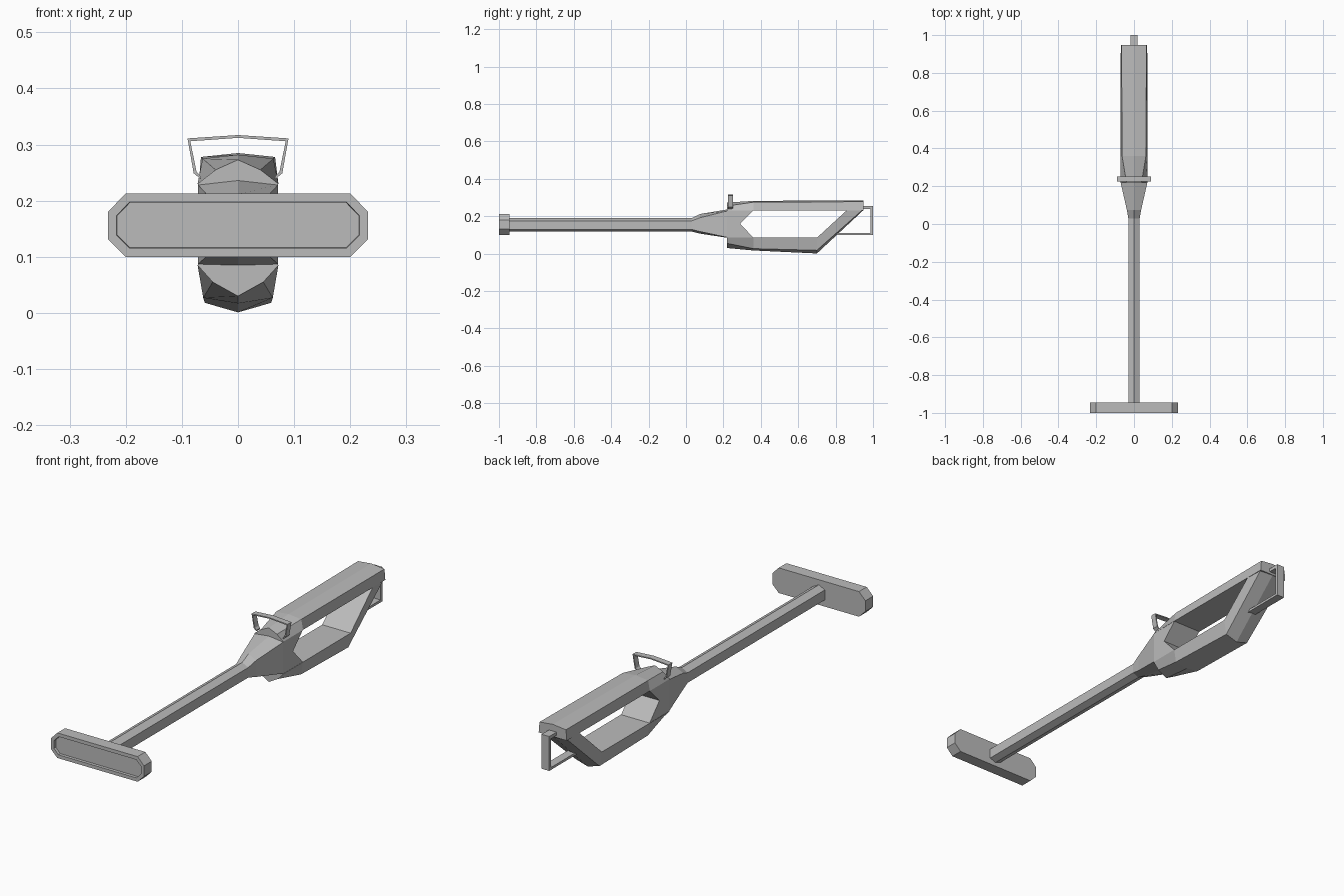
import bpy, bmesh

if "Cube" in bpy.data.objects:
    bpy.data.objects.remove(bpy.data.objects["Cube"])

grey = bpy.data.materials.new("plain grey")
grey.diffuse_color = (0.5, 0.5, 0.5, 1)
grey.use_nodes = True
grey.node_tree.nodes["Principled BSDF"].inputs["Base Color"].default_value = grey.diffuse_color


def finish(name, bm):
    bmesh.ops.recalc_face_normals(bm, faces=bm.faces)
    me = bpy.data.meshes.new(name)
    bm.to_mesh(me)
    bm.free()
    me.materials.append(grey)
    ob = bpy.data.objects.new(name, me)
    bpy.context.collection.objects.link(ob)
    return ob


def loft(name, rings):
    """Skin closed rings of 3D points and cap both ends."""
    bm = bmesh.new()
    vs = [[bm.verts.new(p) for p in r] for r in rings]
    n = len(rings[0])
    for a, b in zip(vs, vs[1:]):
        for i in range(n):
            j = (i + 1) % n
            bm.faces.new((a[i], a[j], b[j], b[i]))
    bm.faces.new(vs[0])
    bm.faces.new(vs[-1])
    return finish(name, bm)


def prism_x(name, yz, w):
    return loft(name, [[(s * w, y, z) for y, z in yz] for s in (-1, 1)])


def prism_y(name, xz, y0, y1):
    return loft(name, [[(x, y, z) for x, z in xz] for y in (y0, y1)])


def hexagon(y, w, top, top_side, low_side, low):
    return [(0, y, top), (w, y, top_side), (w, y, low_side),
            (0, y, low), (-w, y, low_side), (-w, y, top_side)]


def rail_ring(inner, shoulder, ridge):
    """Five-sided rail section from (half width, y, z) points and a (y, z) ridge."""
    (w, y, z), (sw, sy, sz) = inner, shoulder
    return [(-w, y, z), (w, y, z), (sw, sy, sz), (0, *ridge), (-sw, sy, sz)]


# Head plate with a shallow recess in its front face
outline = [(-.232, .132), (-.2, .1), (.2, .1), (.232, .132),
           (.232, .18), (.2, .213), (-.2, .213), (-.232, .18)]
head = prism_y("head_plate", outline, -1.0, -.945)
bm = bmesh.new()
bm.from_mesh(head.data)
front = min(bm.faces, key=lambda f: f.calc_center_median().y)
bmesh.ops.inset_region(bm, faces=[front], thickness=.017, depth=0)
bmesh.ops.inset_region(bm, faces=[front], thickness=.001, depth=0)
bmesh.ops.translate(bm, verts=front.verts, vec=(0, .012, 0))
bm.to_mesh(head.data)
bm.free()

# Long shaft and flared neck
loft("shaft", [hexagon(y, .03, .19, .175, .13, .118) for y in (-.95, .05)])
loft("neck", [hexagon(.03, .03, .19, .175, .13, .118),
              hexagon(.075, .038, .212, .192, .118, .107),
              hexagon(.22, .071, .236, .228, .087, .085)])

# Hub with a V notch facing the opening
prism_x("hub", [(.22, .085), (.36, .085), (.29, .16), (.36, .23), (.22, .23)], .071)

# Upper rail
loft("upper_rail", [
    rail_ring((.072, .22, .23), (.04, .22, .255), (.22, .273)),
    rail_ring((.072, .36, .23), (.063, .36, .275), (.36, .282)),
    rail_ring((.07, .948, .23), (.066, .948, .278), (.948, .285))])

# Lower rail, bending up into the diagonal brace
loft("lower_rail", [
    rail_ring((.072, .22, .085), (.045, .22, .055), (.22, .03)),
    rail_ring((.072, .36, .085), (.062, .36, .027), (.36, .017)),
    rail_ring((.071, .70, .085), (.059, .70, .018), (.70, .001)),
    rail_ring((.07, .86, .232), (.066, .945, .235), (.948, .232))])

# Arched front sight: outer edge, then inner edge
half = [(.066, .238), (.079, .249), (.09, .311)]
inner = [(.066, .243), (.074, .252), (.085, .306)]
arch = ([(-x, z) for x, z in half] + [(0, .317)] + half[::-1]
        + inner + [(0, .312)] + [(-x, z) for x, z in inner[::-1]])
prism_y("sight_arch", arch, .225, .252)

# Rear bracket from the rail end down and forward to the brace
prism_x("rear_bracket", [(.93, .255), (1.0, .255), (1.0, .1), (.79, .1),
                         (.79, .111), (.987, .111), (.987, .24), (.93, .24)], .019)
